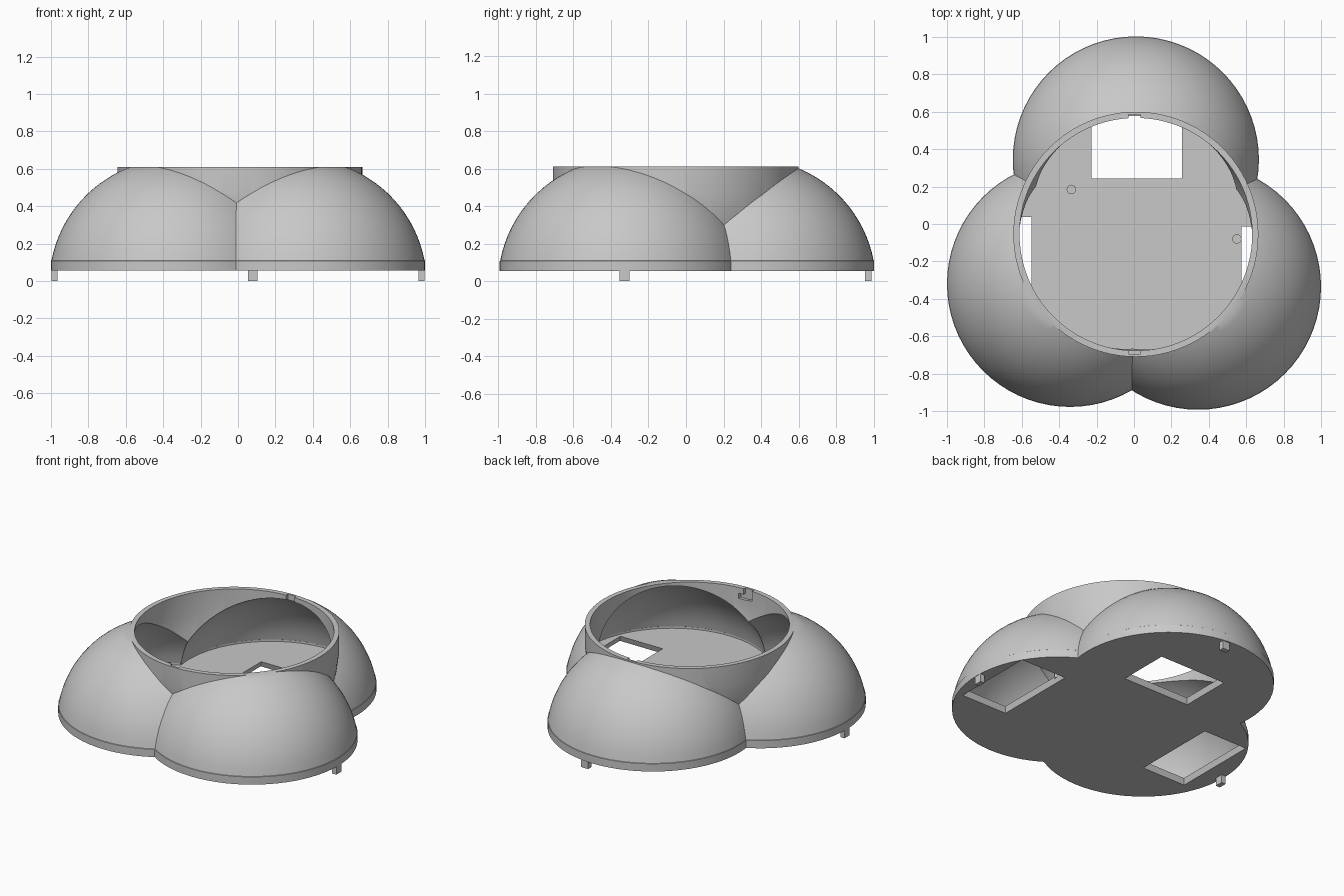
import bpy, bmesh, math

if "Cube" in bpy.data.objects:
    bpy.data.objects.remove(bpy.data.objects["Cube"])

grey = bpy.data.materials.new("plain grey")
grey.diffuse_color = (0.58, 0.58, 0.58, 1)
grey.use_nodes = True
grey.node_tree.nodes["Principled BSDF"].inputs["Base Color"].default_value = grey.diffuse_color

CENTERS = [(0.01, 0.345), (-0.342, -0.32), (0.342, -0.335)]
RING = (0.01, -0.055)
BASE, FLOOR, TOP = 0.055, 0.095, 0.61


def finish(name, bm):
    bmesh.ops.recalc_face_normals(bm, faces=bm.faces)
    me = bpy.data.meshes.new(name)
    bm.to_mesh(me)
    bm.free()
    me.materials.append(grey)
    ob = bpy.data.objects.new(name, me)
    bpy.context.collection.objects.link(ob)
    return ob


def lathe(name, profile, center, n=72):
    """Closed solid turned round a vertical axis; ends are capped."""
    bm = bmesh.new()
    rings = []
    for r, z in profile:
        if r < 1e-6:
            rings.append([bm.verts.new((center[0], center[1], z))])
        else:
            rings.append([bm.verts.new((center[0] + r * math.cos(2 * math.pi * i / n),
                                        center[1] + r * math.sin(2 * math.pi * i / n), z))
                          for i in range(n)])
    for a, b in zip(rings, rings[1:]):
        for i in range(n):
            j = (i + 1) % n
            if len(b) == 1:
                bm.faces.new((a[i], a[j], b[0]))
            else:
                bm.faces.new((a[i], a[j], b[j], b[i]))
    for ring in (rings[0], rings[-1]):
        if len(ring) > 1:
            bm.faces.new(ring)
    return finish(name, bm)


def box(name, x0, x1, y0, y1, z0, z1, flare=0.0):
    """Box whose lower face may be flared outward."""
    bm = bmesh.new()
    bmesh.ops.create_cube(bm, size=1)
    for v in bm.verts:
        f = flare if v.co.z < 0 else 0
        v.co = (x1 + f if v.co.x > 0 else x0 - f,
                y1 + f if v.co.y > 0 else y0 - f,
                z1 if v.co.z > 0 else z0)
    return finish(name, bm)


def combine(ob, other, op):
    mod = ob.modifiers.new("cut", 'BOOLEAN')
    mod.operation, mod.solver, mod.object = op, 'EXACT', other
    bpy.context.view_layer.update()
    dg = bpy.context.evaluated_depsgraph_get()
    me = bpy.data.meshes.new_from_object(ob.evaluated_get(dg))
    ob.modifiers.clear()
    ob.data = me
    bpy.data.objects.remove(other, do_unlink=True)


def dome(name, center, wall, bottom):
    """Near-hemisphere with a short upright rim."""
    R, rim, cz = 0.667 - wall, 0.658 - wall, -0.015
    a0 = math.asin((0.11 - cz) / R)
    prof = [(rim, bottom), (rim, 0.108)]
    for k in range(21):
        a = a0 + (math.pi / 2 - a0) * k / 20
        prof.append((R * math.cos(a) if k < 20 else 0, cz + R * math.sin(a)))
    return lathe(name, prof, center)


def trefoil(name, wall, cup_top):
    """Three domes joined with the round collar in the middle."""
    cup = [(0.57 - wall, -0.1), (0.615 - wall, 0.25), (0.64 - wall, 0.36),
           (0.655 - wall, 0.47), (0.655 - wall, cup_top)]
    body = lathe(name, cup, RING, 96)
    for i, c in enumerate(CENTERS):
        combine(body, dome("dome", c, wall, -0.05 - 0.01 * i), 'UNION')
    return body


# Hollow shell with floor
shell = trefoil("dome_shell", 0.0, 0.72)
combine(shell, box("trim", -2, 2, -2, 2, BASE, TOP), 'INTERSECT')
cavity = trefoil("cavity", 0.033, 0.9)
combine(cavity, box("trim", -2, 2, -2, 2, -1, FLOOR), 'DIFFERENCE')
combine(shell, cavity, 'DIFFERENCE')

# Bevelled windows in the floor
for x0, x1, y0, y1 in [(-0.22, 0.25, 0.25, 0.57), (-0.85, -0.555, -0.53, 0.03),
                       (0.58, 0.89, -0.56, -0.02)]:
    combine(shell, box("window", x0, x1, y0, y1, BASE - 0.02, FLOOR + 0.02, 0.025), 'DIFFERENCE')

# L-shaped locking slots inside the collar, front and back
for s in (1, -1):
    y = sorted((RING[1] + s * 0.55, RING[1] + s * 0.64))
    slot = box("slot", -0.03, 0.035, y[0], y[1], 0.54, 0.65)
    combine(slot, box("slot_foot", *sorted((0.0, -s * 0.07)), y[0] - 0.001, y[1] + 0.001,
                      0.535, 0.57), 'UNION')
    combine(shell, slot, 'DIFFERENCE')

# Feet
box("back_foot", 0.053, 0.105, 0.955, 0.99, 0, BASE + 0.005)
box("left_foot", -0.997, -0.965, -0.355, -0.3, 0, BASE + 0.005)
box("right_foot", 0.965, 0.997, -0.355, -0.3, 0, BASE + 0.005)

# Screw bosses and small posts on the floor
for i, x in enumerate((0.0, 0.105)):
    lathe(f"screw_boss_{i}", [(0.047, FLOOR - 0.01), (0.047, FLOOR + 0.006),
                              (0.03, FLOOR + 0.006), (0.03, FLOOR + 0.012)], (x, -0.025), 32)
for i, c in enumerate([(-0.335, 0.185), (0.55, -0.08)]):
    lathe(f"floor_post_{i}", [(0.025, FLOOR - 0.01), (0.025, FLOOR + 0.03)], c, 24)

# Smooth shading with crisp edges
for ob in bpy.context.collection.objects:
    bpy.ops.object.select_all(action='DESELECT')
    ob.select_set(True)
    bpy.context.view_layer.objects.active = ob
    bpy.ops.object.shade_smooth_by_angle(angle=math.radians(25))
